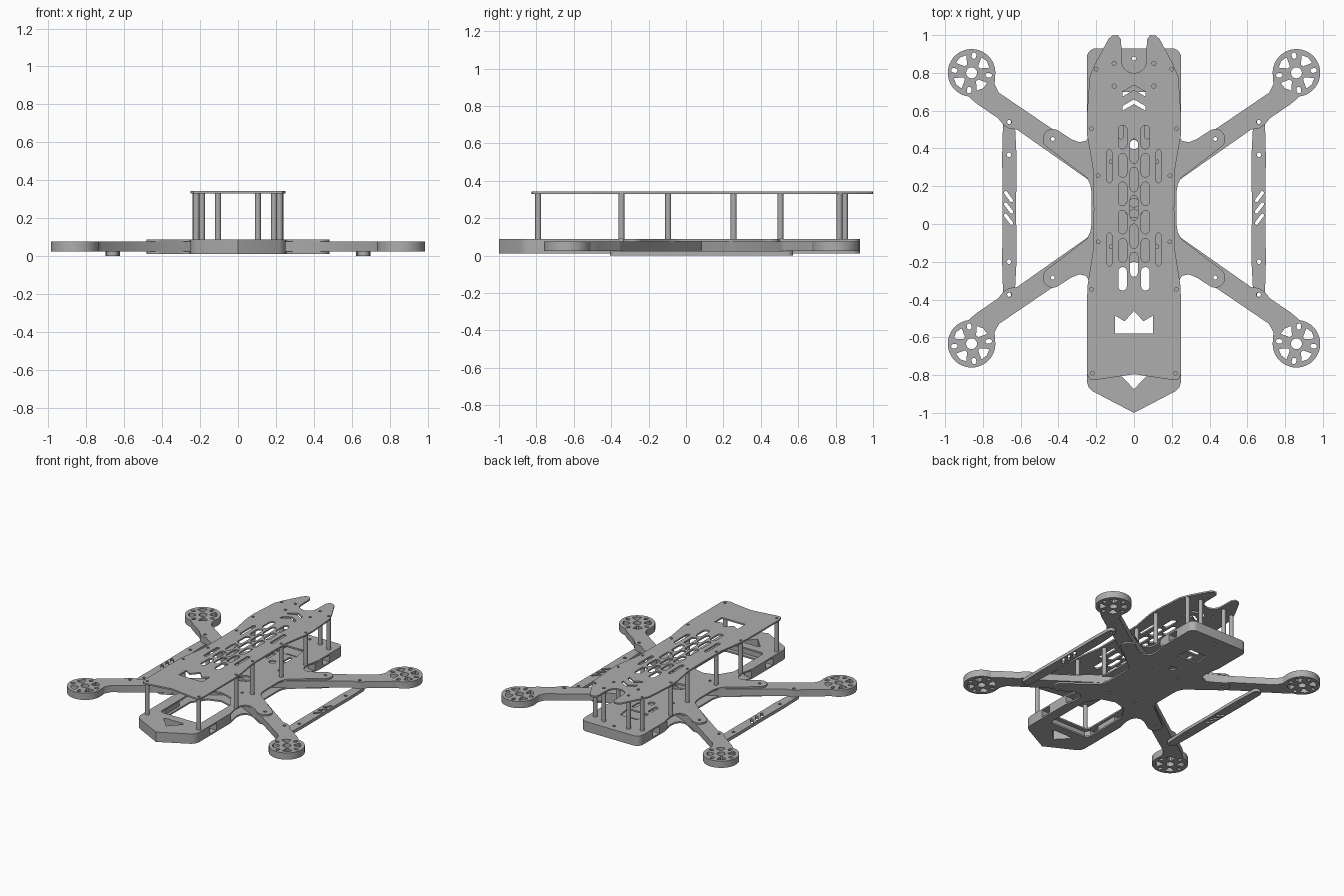
import bpy, bmesh
from math import sin, cos, radians, pi

cube = bpy.data.objects.get("Cube")
if cube:
    bpy.data.objects.remove(cube)

grey = bpy.data.materials.new("carbon_grey")
grey.use_nodes = True
grey.diffuse_color = (0.42, 0.42, 0.42, 1)
grey.node_tree.nodes["Principled BSDF"].inputs["Base Color"].default_value = (0.42, 0.42, 0.42, 1)

MID_Y = 0.083        # centre of the arm cross
Z_LOW, Z_ARM, Z_MID, Z_DECK = 0.012, 0.024, 0.076, 0.088
Z_ROOF, Z_TOP = 0.33, 0.342


def finish(ob):
    """Weld, shade and colour a part."""
    bm = bmesh.new()
    bm.from_mesh(ob.data)
    bmesh.ops.remove_doubles(bm, verts=bm.verts, dist=1e-5)
    bmesh.ops.recalc_face_normals(bm, faces=bm.faces)
    bm.to_mesh(ob.data)
    bm.free()
    ob.data.materials.clear()
    ob.data.materials.append(grey)
    bpy.ops.object.select_all(action='DESELECT')
    ob.select_set(True)
    bpy.context.view_layer.objects.active = ob
    bpy.ops.object.shade_smooth_by_angle(angle=radians(30))


def plate(name, loops, z0, z1):
    """Cut a flat sheet: the first loop is the outline, the rest are holes."""
    cu = bpy.data.curves.new(name, 'CURVE')
    cu.dimensions = '2D'
    cu.fill_mode = 'BOTH'
    cu.extrude = (z1 - z0) / 2
    for loop in loops:
        sp = cu.splines.new('POLY')
        sp.points.add(len(loop) - 1)
        for p, (x, y) in zip(sp.points, loop):
            p.co = (x, y, 0, 1)
        sp.use_cyclic_u = True
    ob = bpy.data.objects.new(name, cu)
    bpy.context.collection.objects.link(ob)
    ob.location.z = (z0 + z1) / 2
    bpy.ops.object.select_all(action='DESELECT')
    ob.select_set(True)
    bpy.context.view_layer.objects.active = ob
    bpy.ops.object.convert(target='MESH')
    finish(bpy.context.view_layer.objects.active)


def arc(x, y, r, a0, a1, n):
    angles = [radians(a0 + (a1 - a0) * i / n) for i in range(n + 1)]
    return [(x + r * cos(a), y + r * sin(a)) for a in angles]


def circle(x, y, r, n=16):
    return arc(x, y, r, 0, 360, n)[:-1]


def slot(x, y, length, width, tilt=90):
    """Round-ended slot, its long axis turned by tilt degrees."""
    r, h = width / 2, (length - width) / 2
    dx, dy = h * cos(radians(tilt)), h * sin(radians(tilt))
    return (arc(x + dx, y + dy, r, tilt - 90, tilt + 90, 6)
            + arc(x - dx, y - dy, r, tilt + 90, tilt + 270, 6))


def flip_x(loop):
    return [(-x, y) for x, y in loop]


def flip_y(loop):
    return [(x, 2 * MID_Y - y) for x, y in loop]


def symmetric(half):
    """Close a right-hand half outline with its mirror image."""
    return half + [(-x, y) for x, y in reversed(half) if abs(x) > 1e-6]


def both(loops):
    return loops + [flip_x(l) for l in loops]


# Standoff positions, right-hand side
posts = [(0.22, -0.79), (0.225, -0.345), (0.19, -0.095), (0.19, 0.255),
         (0.225, 0.505), (0.2, 0.82), (0.105, 0.85)]

# Roof plate with horns, slots, chevrons and crown window
roof = symmetric(
    [(0, -0.795), (0.2, -0.825), (0.235, -0.822), (0.25, -0.79), (0.25, -0.42),
     (0.245, -0.32), (0.215, -0.13), (0.213, 0.08), (0.215, 0.28), (0.248, 0.47),
     (0.25, 0.56), (0.235, 0.78), (0.205, 0.85), (0.135, 0.98), (0.115, 0.998),
     (0.085, 1.0), (0.068, 0.975)] + arc(0, 0.865, 0.066, 0, -90, 8))
holes = both([circle(x, y, 0.01, 10) for x, y in posts[:-1]]
             + [circle(0.105, y, 0.011, 10) for y in (0.73, 0.85)]
             + [slot(0.06, 0.46 - 0.15 * i, 0.125, 0.046) for i in range(6)]
             + [slot(0.13, y, 0.175, 0.026) for y in (0.305, -0.135)])
holes += [slot(0, 0.385 - 0.15 * i, 0.13, 0.04) for i in range(5)]
for y in (0.61, 0.685):
    holes.append(symmetric([(0, y + 0.025), (0.06, y - 0.01), (0.06, y + 0.015), (0, y + 0.05)]))
holes.append(symmetric([(0, -0.46), (0.05, -0.515), (0.1, -0.485), (0.1, -0.58)])[::-1])
plate("roof_plate", [roof] + holes, Z_ROOF, Z_TOP)

# Lower sandwich plates with clamping tabs along the arms
tab = ([(0.225, 0.17), (0.232, 0.21), (0.25, 0.245)] + arc(0.43, 0.45, 0.053, -55, 120, 12)
       + [(0.33, 0.448), (0.29, 0.433), (0.255, 0.44), (0.235, 0.47), (0.23, 0.52)])
deck = symmetric([(0, -1), (0.22, -0.885), (0.24, -0.865), (0.25, -0.835), (0.25, -0.45)]
                 + flip_y(tab)[::-1] + tab
                 + [(0.25, 0.62)] + arc(0.2, 0.88, 0.05, 0, 90, 6) + [(0, 0.93)])
nose_window = symmetric([(0, -0.875), (0.085, -0.785), (0.07, -0.775)])
bay_window = symmetric([(0, -0.71), (0.15, -0.71), (0.17, -0.69), (0.17, -0.34),
                        (0.1, -0.23), (0, -0.2)])
tail_window = symmetric([(0, 0.58), (0.09, 0.58), (0.07, 0.7), (0, 0.7)])
bolts = both([circle(0.43, 0.45, 0.011, 10), circle(0.43, 2 * MID_Y - 0.45, 0.011, 10),
              circle(0.12, 0.33, 0.011, 10), circle(0.12, -0.12, 0.011, 10)])
windows = [nose_window, bay_window, tail_window, circle(0, 0.42, 0.025),
           circle(0, 0.875, 0.011, 10)]
plate("bottom_plate", [deck] + windows + bolts, Z_LOW, Z_ARM)
plate("middle_plate", [deck] + windows + bolts
      + [circle(0, MID_Y, 0.05, 20)] + both([slot(0.07, 0.5, 0.1, 0.03)]), Z_MID, Z_DECK)

# Spacers filling the nose, tail and sides between the lower plates
plate("nose_spacer", [symmetric([(0, -1), (0.22, -0.885), (0.24, -0.865), (0.25, -0.835),
                                 (0.25, -0.7), (0.19, -0.7), (0.17, -0.74), (0, -0.74)]),
                      nose_window], Z_ARM, Z_MID)
plate("tail_spacer", [symmetric([(0, 0.79), (0.18, 0.79), (0.19, 0.76), (0.25, 0.76)]
                                + arc(0.2, 0.88, 0.05, 0, 90, 6) + [(0, 0.93)]),
                      circle(0, 0.875, 0.011, 10)], Z_ARM, Z_MID)
for side, s in (("left", 1), ("right", -1)):
    for end, y0, y1 in (("front", -0.62, -0.44), ("rear", 0.58, 0.68)):
        plate(f"{end}_{side}_side_spacer",
              [[(s * 0.19, y0), (s * 0.25, y0), (s * 0.25, y1), (s * 0.19, y1)]], Z_ARM, Z_MID)

# Arms ending in round motor mounts
MX, MY = 0.86, 0.8
arm = ([(0, MID_Y), (0.25, 0.24), (0.62, 0.5), (0.66, 0.505), (0.69, 0.523), (0.72, 0.56),
        (0.83, 0.635), (0.86, 0.66)] + arc(MX, MY, 0.126, -83, 189, 36)
       + [(0.738, 0.74), (0.715, 0.695), (0.44, 0.508), (0.3, 0.432), (0.15, 0.36), (0, 0.25)])
mount = [circle(MX, MY, 0.029, 20), circle(0.43, 0.45, 0.011, 10), circle(0.66, 0.54, 0.012, 10)]
for k in range(4):
    a = 8 + 90 * k
    t, u = radians(a), radians(a + 45)
    mount.append(slot(MX + 0.092 * cos(t), MY + 0.092 * sin(t), 0.034, 0.024, a))
    mount.append([(MX + r * cos(u + d), MY + r * sin(u + d))
                  for r, d in ((0.05, -0.15), (0.098, -0.36), (0.102, 0), (0.098, 0.36), (0.05, 0.15))])

# Side struts joining the arm tips
strut = ([(0.63, -0.35), (0.622, -0.2), (0.624, MID_Y), (0.622, 0.366), (0.63, 0.516)]
         + arc(0.662, 0.54, 0.032, 180, 0, 10)
         + [(0.694, 0.516), (0.698, 0.366), (0.696, MID_Y), (0.698, -0.2), (0.694, -0.35)]
         + arc(0.662, -0.374, 0.032, 0, -180, 10))
strut_holes = ([circle(0.662, y, 0.012, 10) for y in (0.54, 0.366, -0.2, -0.374)]
               + [slot(0.664, 0.025 + 0.06 * i, 0.07, 0.018, 53) for i in range(3)])

same = lambda loop: loop
for side, fx in (("left", same), ("right", flip_x)):
    for end, fy in (("rear", same), ("front", flip_y)):
        plate(f"{end}_{side}_arm", [fx(fy(l)) for l in [arm] + mount], Z_ARM, Z_MID)
    plate(f"{side}_strut", [fx(l) for l in [strut] + strut_holes], 0, Z_ARM)

# Round standoffs carrying the roof
for side, s in (("left", 1), ("right", -1)):
    for i, (x, y) in enumerate(posts):
        bpy.ops.mesh.primitive_cylinder_add(vertices=16, radius=0.016, depth=Z_ROOF - Z_DECK,
                                            location=(s * x, y, (Z_ROOF + Z_DECK) / 2))
        ob = bpy.context.object
        ob.name = f"{side}_standoff_{i + 1}"
        finish(ob)
